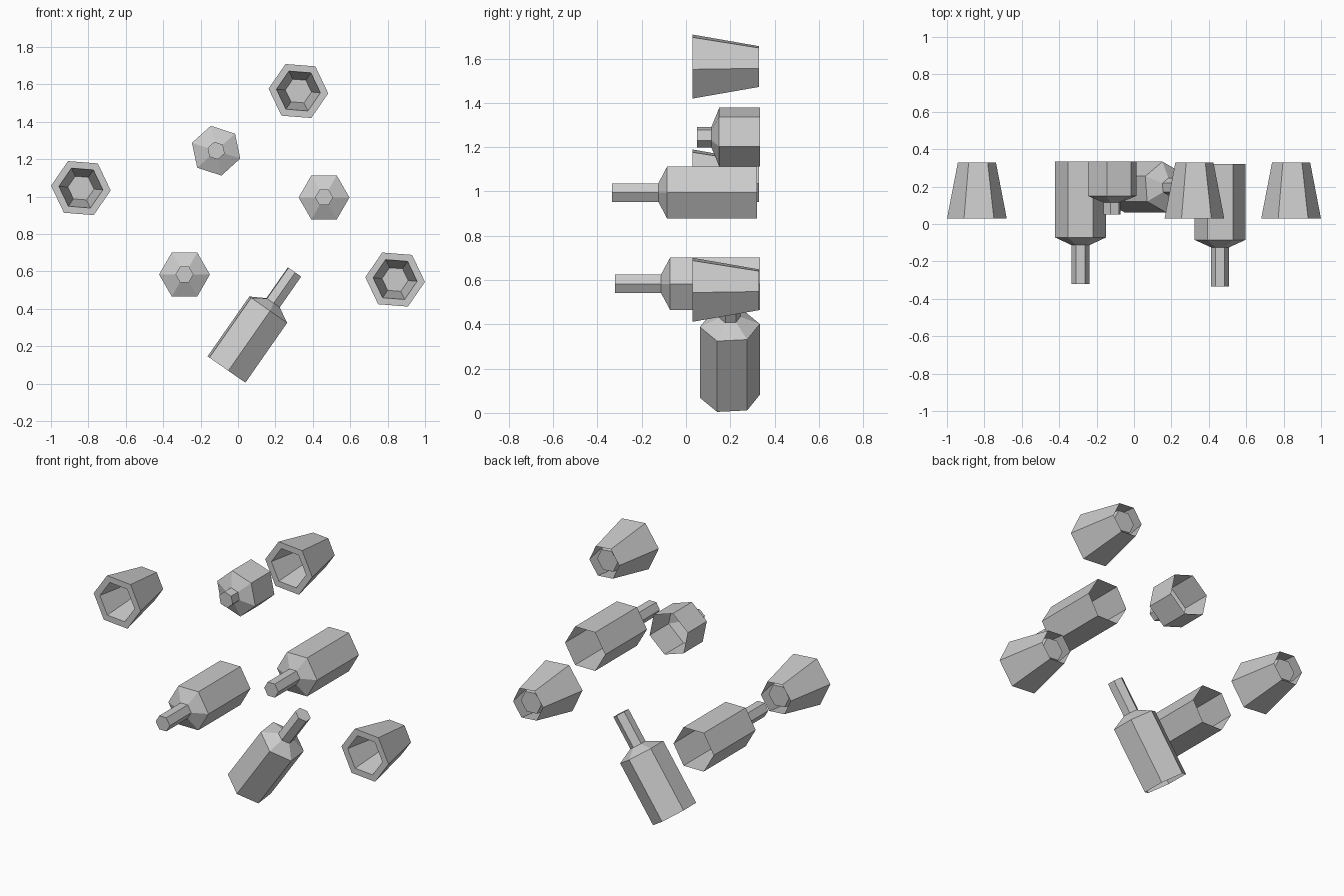
import bpy
import math
from mathutils import Vector

if "Cube" in bpy.data.objects:
    bpy.data.objects.remove(bpy.data.objects["Cube"])

X, Y, Z = Vector((1, 0, 0)), Vector((0, 1, 0)), Vector((0, 0, 1))


def hex_shell(name, profile, origin, axis, e1, e2, turn, cap=True):
    """Six-sided shell through (radius, distance) rings, last ring capped."""
    verts, faces = [], []
    for r, t in profile:
        for k in range(6):
            a = math.radians(turn + 60 * k)
            verts.append(origin + axis * t + (e1 * math.cos(a) + e2 * math.sin(a)) * r)
    flip = e1.cross(e2).dot(axis) < 0
    for i in range(len(profile) - 1):
        for k in range(6):
            a, b = i * 6 + k, i * 6 + (k + 1) % 6
            f = (a, b, b + 6, a + 6)
            faces.append(f[::-1] if flip else f)
    if cap:
        f = tuple(range(len(verts) - 6, len(verts)))
        faces.append(f[::-1] if flip else f)
    mesh = bpy.data.meshes.new(name)
    mesh.from_pydata(verts, [], faces)
    mesh.update()
    obj = bpy.data.objects.new(name, mesh)
    bpy.context.collection.objects.link(obj)
    return obj


def bottle(name, origin, body, shoulder, tip, axis=-Y, e1=X, e2=Z, turn=0):
    """Open-bottomed bottle: body, sloped shoulder, straight neck."""
    profile = [(0.136, 0), (0.136, body), (0.048, shoulder), (0.048, tip)]
    hex_shell(name, profile, Vector(origin), axis, e1, e2, turn)


# Bottles lying with the neck towards the front
bottle("bottle_right", (0.46, 0.32, 0.995), 0.405, 0.445, 0.655)
bottle("bottle_left", (-0.286, 0.335, 0.583), 0.407, 0.448, 0.655)
bottle("short_bottle", (-0.117, 0.335, 1.245), 0.185, 0.22, 0.285, turn=42)

# Bottle leaning to the right
lean = math.radians(34.9)
up = Vector((math.sin(lean), 0, math.cos(lean)))
side = Vector((math.cos(lean), 0, -math.sin(lean)))
bottle("leaning_bottle", (-0.0615, 0.198, 0.075), 0.39, 0.435, 0.636,
       up, side, -Y, turn=85)

# Cups: outer wall, rim, inner wall and a raised floor
cup_profile = [(0.102, 0.33), (0.16, 0.03), (0.118, 0.03), (0.07, 0.30)]
for i, (x, z) in enumerate([(-0.84, 1.045), (0.323, 1.564), (0.84, 0.556)], 1):
    hex_shell(f"cup_{i}", cup_profile, Vector((x, 0, z)), -Y * -1, X, -Z, 4.5)
